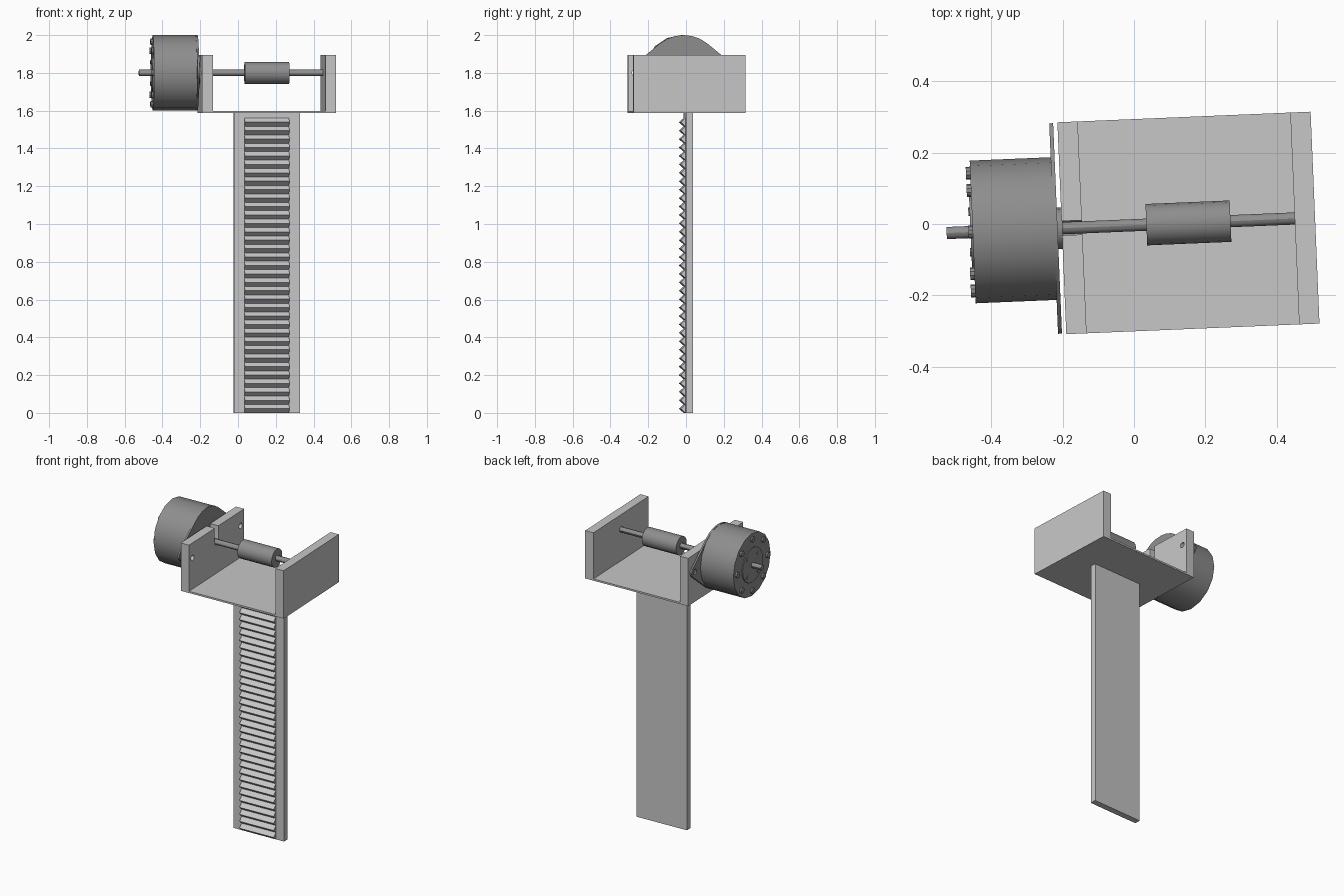
import bpy
import bmesh
from math import radians, sin, cos, pi, asin
from mathutils import Matrix, Vector

if "Cube" in bpy.data.objects:
    bpy.data.objects.remove(bpy.data.objects["Cube"], do_unlink=True)


def material(name, value):
    m = bpy.data.materials.new(name)
    m.use_nodes = True
    colour = (value, value, value, 1)
    m.diffuse_color = colour
    m.node_tree.nodes["Principled BSDF"].inputs["Base Color"].default_value = colour
    return m


LIGHT = material("light grey", 0.57)
DARK = material("dark grey", 0.27)
AXIS = 1.8          # height of the drive shaft
EAR = 0.26          # sideways offset of the mounting holes
parts = []


def finish(name, bm, mat):
    bmesh.ops.recalc_face_normals(bm, faces=bm.faces)
    me = bpy.data.meshes.new(name)
    bm.to_mesh(me)
    bm.free()
    me.materials.append(mat)
    ob = bpy.data.objects.new(name, me)
    bpy.context.collection.objects.link(ob)
    parts.append(ob)
    return ob


def box(name, lo, hi, mat):
    bm = bmesh.new()
    bmesh.ops.create_cube(bm, size=1)
    lo, hi = Vector(lo), Vector(hi)
    bmesh.ops.scale(bm, vec=hi - lo, verts=bm.verts)
    bmesh.ops.translate(bm, vec=(lo + hi) / 2, verts=bm.verts)
    return finish(name, bm, mat)


def rod(name, x0, x1, r, mat=DARK, y=0, z=AXIS, sides=16):
    """Cylinder lying along x."""
    bm = bmesh.new()
    place = Matrix.Translation(((x0 + x1) / 2, y, z)) @ Matrix.Rotation(pi / 2, 4, "Y")
    bmesh.ops.create_cone(bm, cap_ends=True, segments=sides, radius1=r, radius2=r,
                          depth=x1 - x0, matrix=place)
    return finish(name, bm, mat)


def prism(name, profile, x0, x1, mat):
    """Extrude a (y, z) outline along x."""
    bm = bmesh.new()
    face = bm.faces.new([bm.verts.new((x0, y, z)) for y, z in profile])
    new = bmesh.ops.extrude_face_region(bm, geom=[face])["geom"]
    bmesh.ops.translate(bm, vec=(x1 - x0, 0, 0),
                        verts=[v for v in new if isinstance(v, bmesh.types.BMVert)])
    return finish(name, bm, mat)


def cut(ob, cutter):
    mod = ob.modifiers.new("cut", "BOOLEAN")
    mod.operation = "DIFFERENCE"
    mod.solver = "EXACT"
    mod.object = cutter
    bpy.context.view_layer.objects.active = ob
    bpy.ops.object.modifier_apply(modifier=mod.name)
    parts.remove(cutter)
    bpy.data.objects.remove(cutter, do_unlink=True)


# Post and toothed rack
box("post", (-0.175, -0.01, 0), (0.175, 0.028, 1.59), LIGHT)
teeth, pitch = 35, 0.0446
outline = [(-0.005, 0)]
for i in range(teeth):
    outline += [(-0.011, i * pitch), (-0.036, (i + 0.5) * pitch)]
outline += [(-0.011, teeth * pitch), (-0.005, teeth * pitch)]
prism("rack", outline, -0.118, 0.118, LIGHT)

# Bracket
box("bracket_floor", (-0.355, -0.297, 1.588), (0.355, 0.297, 1.599), LIGHT)
box("bracket_end_wall", (0.298, -0.297, 1.588), (0.355, 0.297, 1.895), LIGHT)

# Motor wall has a slot with a round bottom, open at the top
r = 0.02
slot = [(r * cos(a), AXIS + r * sin(a)) for a in (pi + pi * i / 8 for i in range(9))]
h, top = 0.297, 1.895
wall = prism("bracket_motor_wall",
             [(-h, 1.588), (h, 1.588), (h, top), (r, top)] + slot[::-1]
             + [(-r, top), (-h, top)], -0.355, -0.298, LIGHT)

# Motor flange tapers from the body to two rounded ears
tip, body = 0.035, 0.2
reach = pi / 2 - asin((body - tip) / EAR)
flange_outline = []
for start, end, rad, y in ((-reach, reach, tip, EAR), (reach, pi - reach, body, 0),
                           (pi - reach, pi + reach, tip, -EAR),
                           (pi + reach, 2 * pi - reach, body, 0)):
    for i in range(7):
        a = start + (end - start) * i / 6
        flange_outline.append((y + rad * cos(a), AXIS + rad * sin(a)))
flange = prism("motor_flange", flange_outline, -0.378, -0.367, DARK)

# Mounting holes through wall and flange
for side in (-1, 1):
    for ob in (wall, flange):
        cut(ob, rod("hole_cutter", -0.5, -0.2, 0.017, y=side * EAR))

# Motor
rod("motor_body", -0.605, -0.376, body)
rod("motor_hub", -0.368, -0.353, 0.058)
rod("motor_end_cap", -0.611, -0.604, 0.11)
for i in range(8):
    a = i * pi / 4
    rod("motor_bolt", -0.617, -0.604, 0.018, y=0.165 * cos(a),
        z=AXIS + 0.165 * sin(a), sides=10)
for i in range(4):
    a = i * pi / 2 + pi / 4
    rod("cap_stud", -0.615, -0.61, 0.012, y=0.08 * cos(a),
        z=AXIS + 0.08 * sin(a), sides=8)

# Drive shaft and spool
rod("drive_shaft", -0.678, 0.3, 0.017, sides=12)
rod("spool", -0.118, 0.118, 0.058)

# Turn the assembly slightly, then shade curved faces smooth
turn = Matrix.Translation((0.1525, 0.003, 0)) @ Matrix.Rotation(radians(2.4), 4, "Z")
bpy.ops.object.select_all(action="DESELECT")
for ob in parts:
    ob.data.transform(turn)
    if ob.name != "rack":
        ob.select_set(True)
bpy.context.view_layer.objects.active = wall
bpy.ops.object.shade_smooth_by_angle(angle=radians(30))
